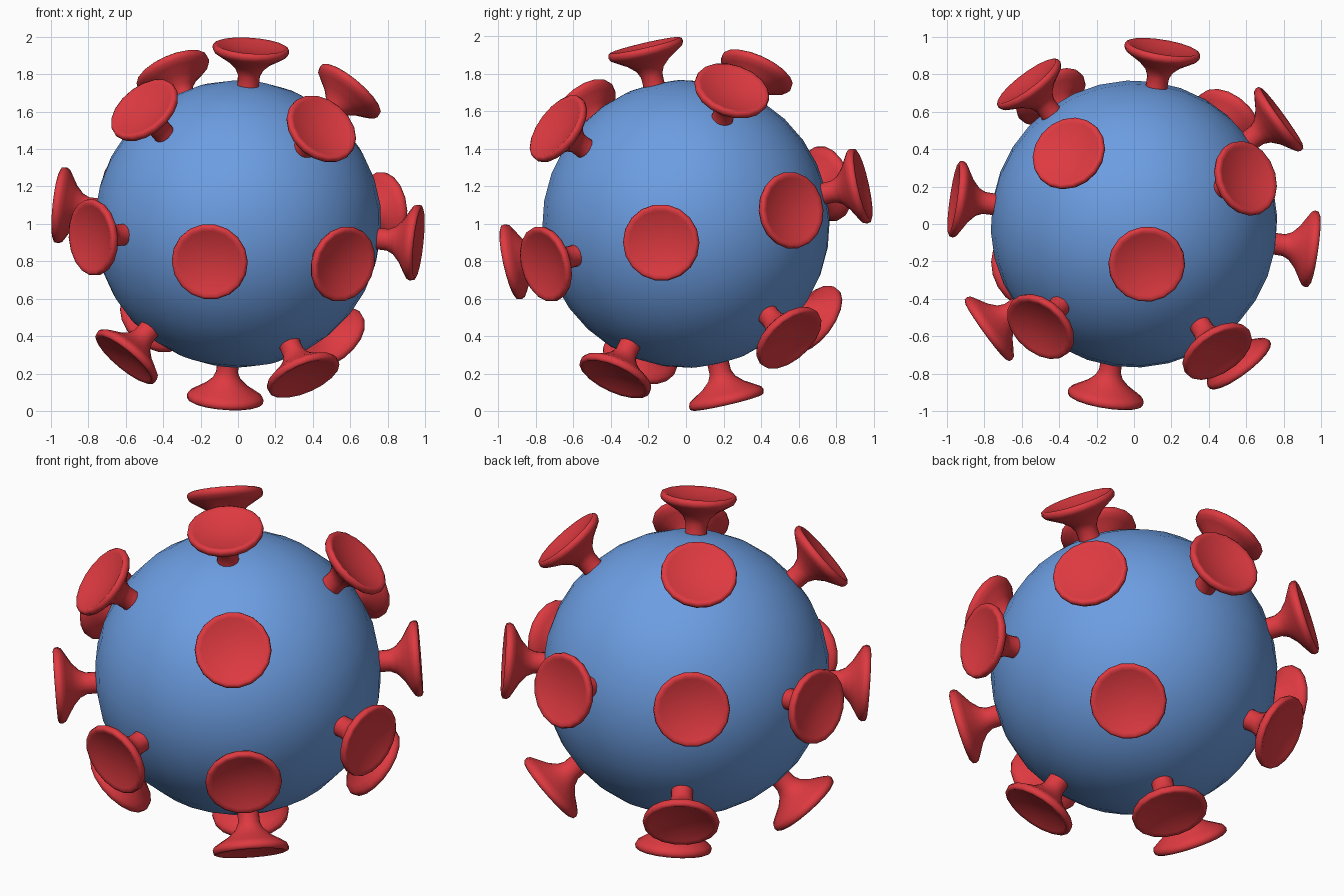
import bpy, bmesh, math
from itertools import product
from mathutils import Vector, Matrix

cube = bpy.data.objects.get("Cube")
if cube:
    bpy.data.objects.remove(cube, do_unlink=True)


def material(name, color):
    mat = bpy.data.materials.new(name)
    mat.use_nodes = True
    mat.diffuse_color = color
    mat.node_tree.nodes["Principled BSDF"].inputs["Base Color"].default_value = color
    return mat


blue = material("blue", (0.15, 0.34, 0.76, 1))
red = material("red", (0.73, 0.042, 0.052, 1))

# Tilted frame shared by the body and all spikes
up = Vector((0.07, -0.22, 0.953)).normalized()
side = Vector((0.57, -0.76, -0.22))
side = (side - up * side.dot(up)).normalized()
frame = Matrix((side, up.cross(side), up)).transposed()
centre = Vector((0, 0, 1))

# Round body
bpy.ops.mesh.primitive_uv_sphere_add(segments=32, ring_count=16, radius=0.768,
                                     location=centre, rotation=frame.to_euler())
body = bpy.context.object
body.name = "body"
body.data.materials.append(blue)
bpy.ops.object.shade_smooth()

# Trumpet-shaped spike: radius and distance from the body centre
profile = [(0, 0.72), (0.062, 0.72), (0.058, 0.77), (0.059, 0.815), (0.075, 0.85),
           (0.115, 0.887), (0.17, 0.92), (0.198, 0.938), (0.206, 0.955),
           (0.203, 0.973), (0.19, 0.98), (0.172, 0.973), (0.09, 0.953), (0, 0.945)]
bm = bmesh.new()
verts = [bm.verts.new((r, 0, z)) for r, z in profile]
edges = [bm.edges.new(pair) for pair in zip(verts, verts[1:])]
bmesh.ops.spin(bm, geom=verts + edges, axis=(0, 0, 1), cent=(0, 0, 0),
               angle=math.tau, steps=18, use_duplicate=False)
bmesh.ops.remove_doubles(bm, verts=bm.verts, dist=0.0005)
bmesh.ops.recalc_face_normals(bm, faces=bm.faces)
for face in bm.faces:
    face.smooth = True
spike_mesh = bpy.data.meshes.new("spike")
bm.to_mesh(spike_mesh)
bm.free()
spike_mesh.materials.append(red)

# One spike along every axis and every diagonal between two axes
for step in product((-1, 0, 1), repeat=3):
    if sum(map(abs, step)) in (1, 2):
        direction = frame @ Vector(step).normalized()
        spike = bpy.data.objects.new("spike", spike_mesh)
        spike.location = centre
        spike.rotation_euler = direction.to_track_quat('Z', 'Y').to_euler()
        bpy.context.collection.objects.link(spike)
